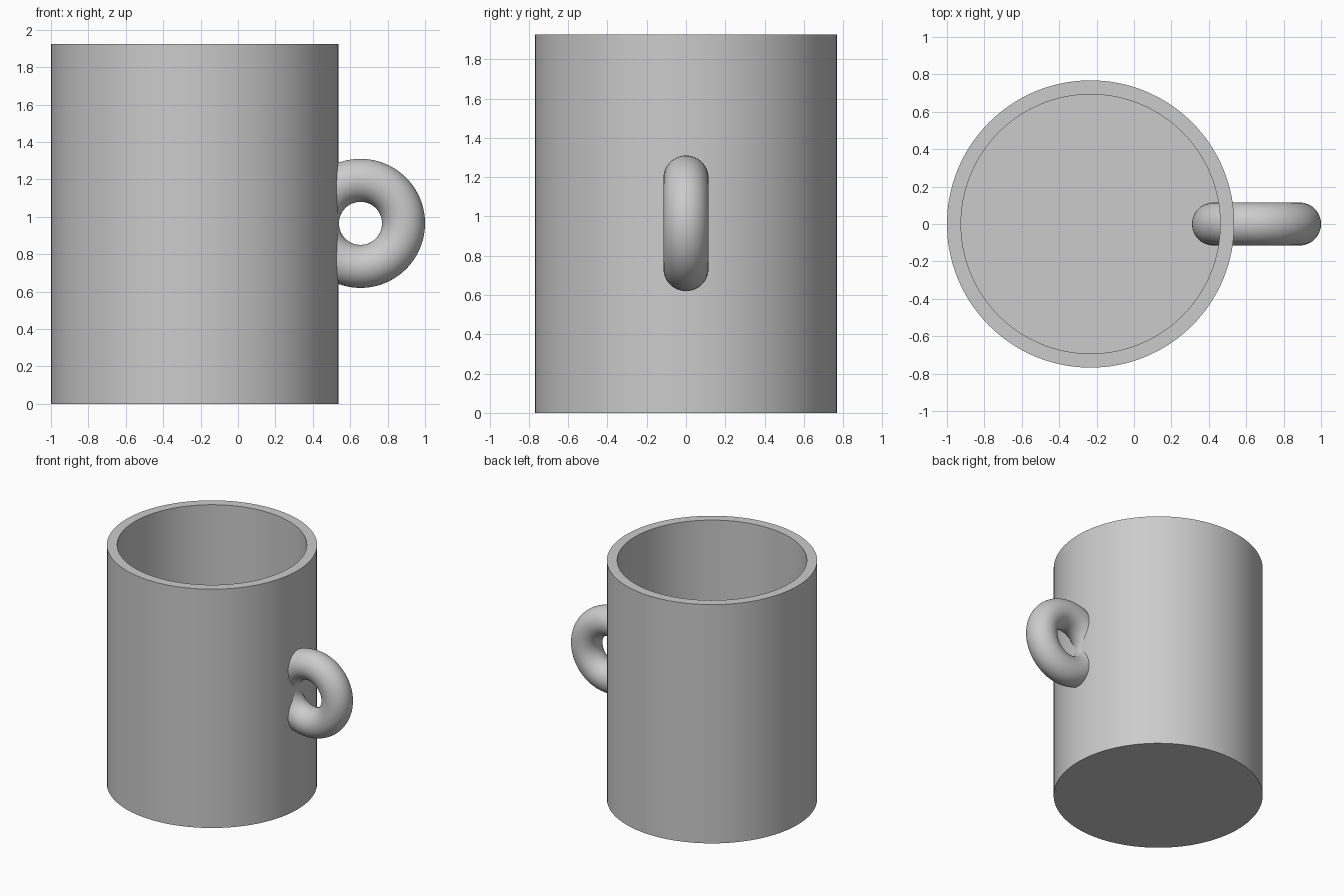
import bpy
import bmesh
from math import pi, radians

if "Cube" in bpy.data.objects:
    bpy.data.objects.remove(bpy.data.objects["Cube"], do_unlink=True)

# Single grey material
GREY = (0.6, 0.6, 0.6, 1.0)
grey = bpy.data.materials.new("plain grey")
grey.use_nodes = True
grey.diffuse_color = GREY
grey.node_tree.nodes["Principled BSDF"].inputs["Base Color"].default_value = GREY

HEIGHT, RADIUS, WALL, AXIS_X = 1.925, 0.768, 0.075, -0.232


def finish(obj, name):
    obj.name = name
    obj.data.name = name
    obj.data.materials.append(grey)
    bpy.ops.object.select_all(action="DESELECT")
    obj.select_set(True)
    bpy.context.view_layer.objects.active = obj
    bpy.ops.object.shade_smooth_by_angle(angle=radians(30))


# Cup body: solid cylinder whose top is inset into a rim and sunk to the floor
bpy.ops.mesh.primitive_cylinder_add(
    vertices=128, radius=RADIUS, depth=HEIGHT, location=(AXIS_X, 0, HEIGHT / 2))
cup = bpy.context.object
bm = bmesh.new()
bm.from_mesh(cup.data)
bm.faces.ensure_lookup_table()
top = max(bm.faces, key=lambda f: f.calc_center_median().z)
bmesh.ops.inset_region(bm, faces=[top], thickness=WALL, use_even_offset=True)
well = bmesh.ops.extrude_discrete_faces(bm, faces=[top])["faces"][0]
bmesh.ops.translate(bm, verts=well.verts, vec=(0, 0, WALL - HEIGHT))
bm.to_mesh(cup.data)
bm.free()
finish(cup, "cup_body")

# Ring handle: full torus running through the wall
bpy.ops.mesh.primitive_torus_add(
    major_segments=96, minor_segments=48, major_radius=0.23, minor_radius=0.115,
    location=(0.655, 0, 0.965), rotation=(pi / 2, 0, 0))
finish(bpy.context.object, "ring_handle")
